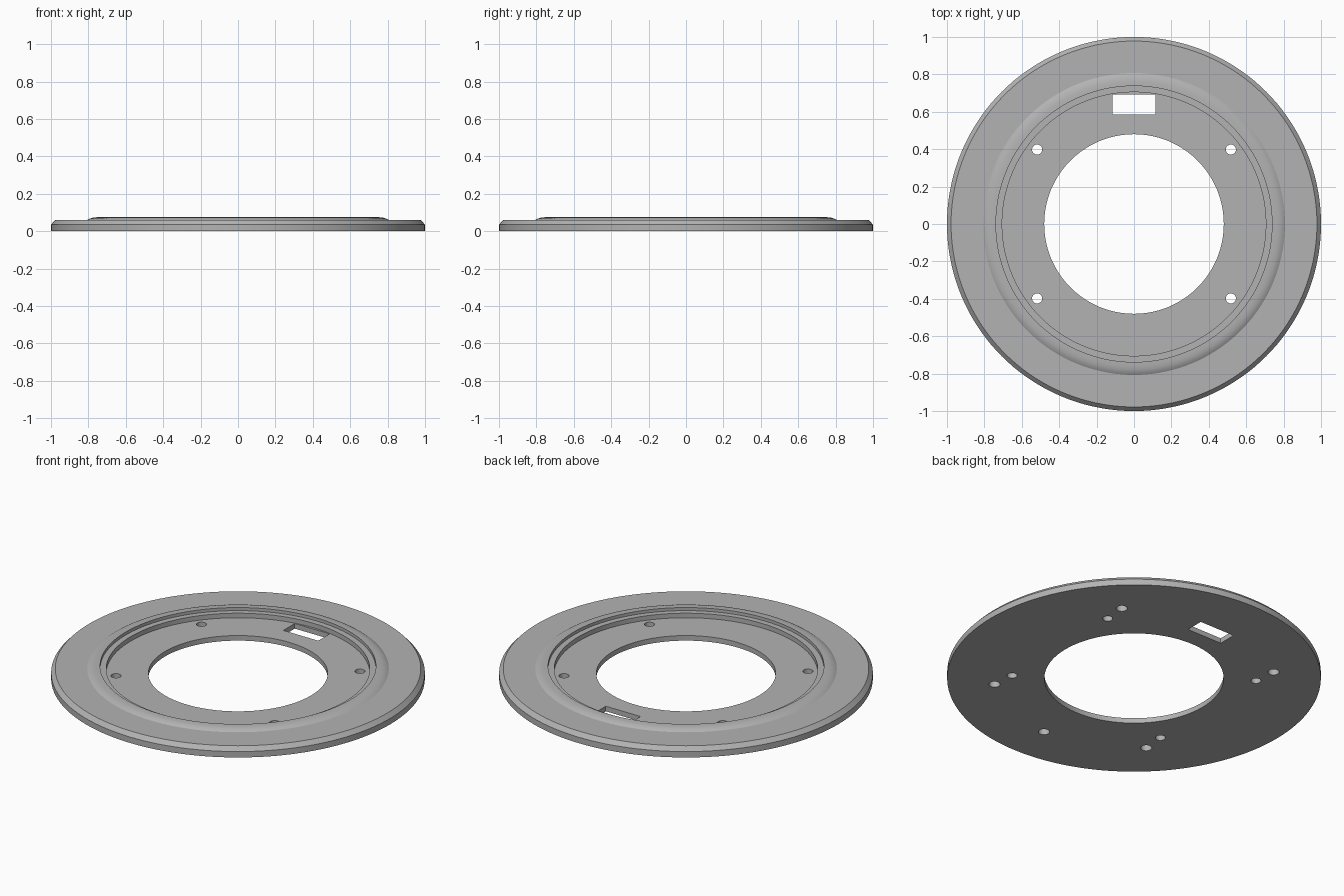
import bpy, bmesh, math
from mathutils import Matrix, Vector

default = bpy.data.objects.get("Cube")
if default:
    bpy.data.objects.remove(default, do_unlink=True)

grey = bpy.data.materials.new("plain grey")
grey.use_nodes = True
colour = (0.45, 0.45, 0.45, 1)
grey.diffuse_color = colour
grey.node_tree.nodes["Principled BSDF"].inputs["Base Color"].default_value = colour


def make_object(name, bm):
    bmesh.ops.recalc_face_normals(bm, faces=bm.faces)
    mesh = bpy.data.meshes.new(name)
    bm.to_mesh(mesh)
    bm.free()
    mesh.materials.append(grey)
    obj = bpy.data.objects.new(name, mesh)
    bpy.context.collection.objects.link(obj)
    return obj


def revolve(name, profile, steps=144):
    bm = bmesh.new()
    rings = []
    for i in range(steps):
        a = math.tau * i / steps
        rings.append([bm.verts.new((r * math.cos(a), r * math.sin(a), z)) for r, z in profile])
    for i in range(steps):
        p, q = rings[i - 1], rings[i]
        for j in range(len(profile)):
            bm.faces.new((p[j - 1], q[j - 1], q[j], p[j]))
    return make_object(name, bm)


def add_drill(bm, x, y, radius, top):
    # Cylinder from below the base up to the given height
    bmesh.ops.create_cone(bm, cap_ends=True, segments=32, radius1=radius, radius2=radius,
                          depth=top + 0.1, matrix=Matrix.Translation((x, y, (top - 0.1) / 2)))


# Ring plate: floor, inner ledge, rounded ridge, flat rim and chamfered edge
ring = revolve("ring_plate", [
    (0.48, 0), (0.48, 0.03), (0.705, 0.03), (0.705, 0.057), (0.738, 0.057),
    (0.738, 0.075), (0.76, 0.0745), (0.778, 0.072), (0.794, 0.067), (0.807, 0.059),
    (0.978, 0.059), (1, 0.035), (1, 0)])

# Cutter: screw holes, blind holes in the base and the connector slot
bm = bmesh.new()
for sx in (-1, 1):
    for sy in (-1, 1):
        add_drill(bm, sx * 0.518, sy * 0.398, 0.027, 0.2)
        add_drill(bm, sx * 0.53, sy * 0.53, 0.03, 0.04)
add_drill(bm, 0, -0.75, 0.03, 0.04)
slot = Matrix.Translation((0, 0.639, 0)) @ Matrix.Diagonal(Vector((0.228, 0.106, 0.4, 1)))
bmesh.ops.create_cube(bm, size=1, matrix=slot)
cutter = make_object("hole_cutter", bm)
cutter.hide_render = True

cut = ring.modifiers.new("holes", "BOOLEAN")
cut.operation = "DIFFERENCE"
cut.solver = "EXACT"
cut.object = cutter

bpy.ops.object.select_all(action="DESELECT")
ring.select_set(True)
bpy.context.view_layer.objects.active = ring
bpy.ops.object.modifier_apply(modifier=cut.name)
bpy.data.objects.remove(cutter, do_unlink=True)
bpy.ops.object.shade_smooth_by_angle(angle=math.radians(25))
